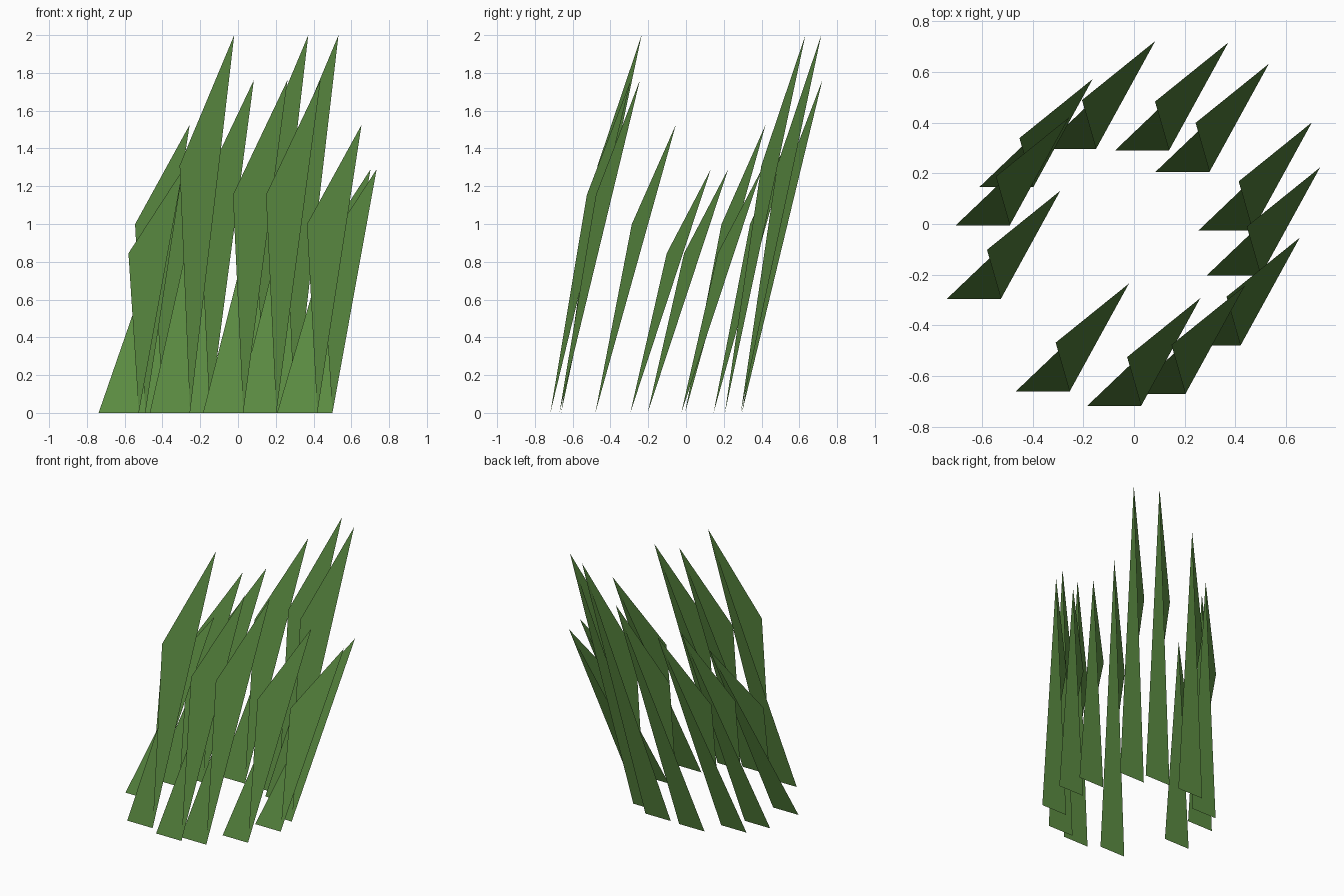
import bpy
import bmesh
from mathutils import Vector

cube = bpy.data.objects.get("Cube")
if cube:
    bpy.data.objects.remove(cube, do_unlink=True)

# Leaf green
green = bpy.data.materials.new("grass_green")
green.use_nodes = True
colour = (0.107, 0.266, 0.055, 1)
green.diffuse_color = colour
green.node_tree.nodes["Principled BSDF"].inputs["Base Color"].default_value = colour

# Blade proportions, measured from the right corner of its foot
WIDTH = 0.213
LEAN = Vector((0.234, 0.426))
FOLD = Vector((-0.055, 0.193))
FOLD_HEIGHT = 0.655


def grass_blade(name, x, y, height):
    """Leaning main leaf plus a folded side leaf sharing its right edge."""
    bm = bmesh.new()
    left = bm.verts.new((-WIDTH, 0, 0))
    right = bm.verts.new((0, 0, 0))
    fold = bm.verts.new((*FOLD, height * FOLD_HEIGHT))
    tip = bm.verts.new((*LEAN, height))
    bm.faces.new((left, tip, right))
    bm.faces.new((right, tip, fold)).normal_flip()
    mesh = bpy.data.meshes.new(name)
    bm.to_mesh(mesh)
    bm.free()
    mesh.materials.append(green)
    blade = bpy.data.objects.new(name, mesh)
    blade.location = (x, y, 0)
    bpy.context.collection.objects.link(blade)


# Four blade lengths, and the ring of blades as foot x, foot y, length
SHORT, MEDIUM, LONG, TALL = 1.29, 1.525, 1.762, 2.0
ring = [
    (-0.525, -0.295, SHORT),
    (-0.49, -0.005, MEDIUM),
    (-0.397, 0.146, MEDIUM),
    (-0.15, 0.296, LONG),
    (0.138, 0.29, TALL),
    (0.298, 0.206, TALL),
    (0.468, -0.025, SHORT),
    (0.5, -0.203, SHORT),
    (0.42, -0.48, MEDIUM),
    (0.203, -0.67, LONG),
    (0.028, -0.718, LONG),
    (-0.254, -0.661, TALL),
]
for number, (x, y, height) in enumerate(ring, 1):
    grass_blade(f"grass_blade_{number}", x, y, height)
